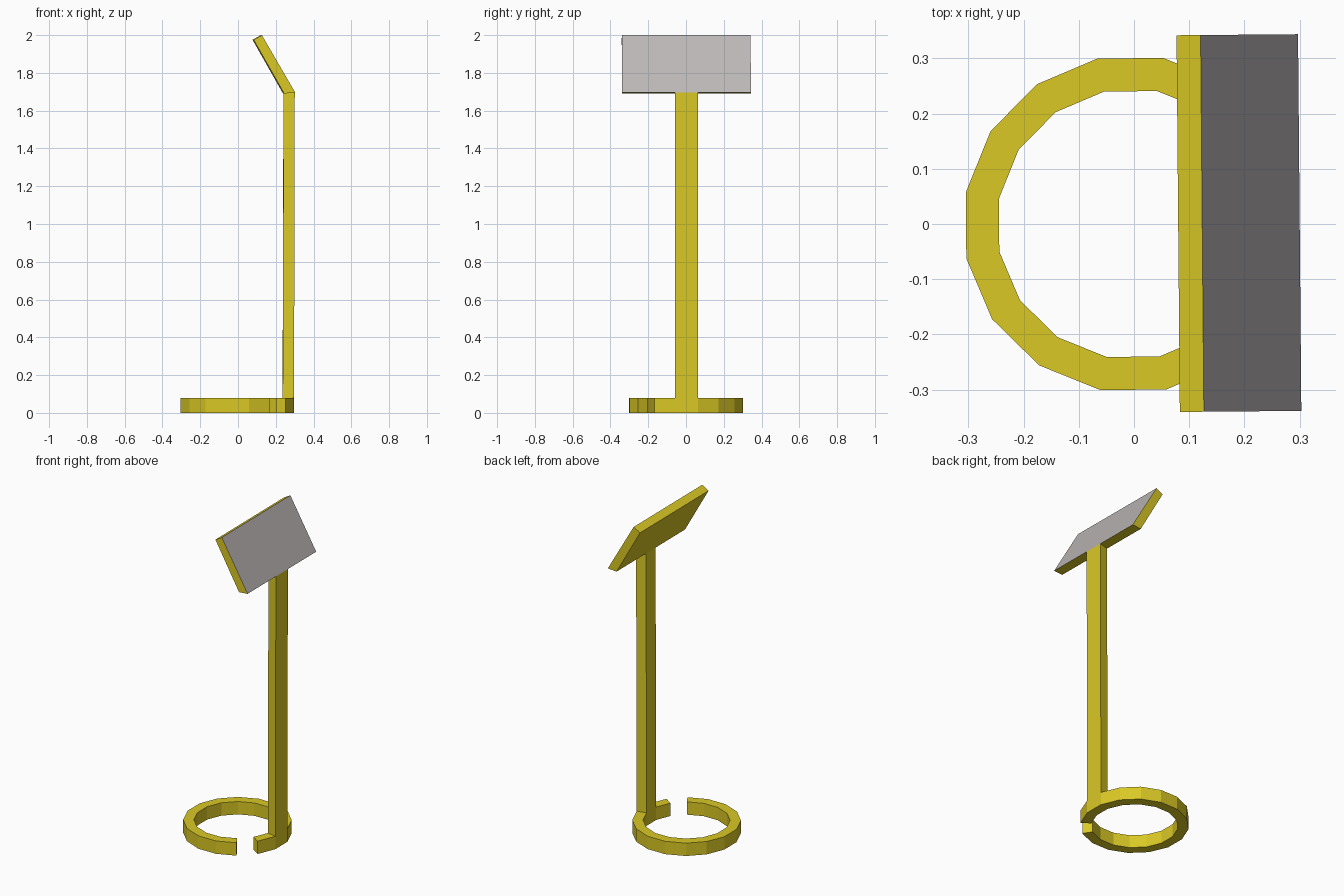
import bpy, bmesh, math
from mathutils import Matrix

if "Cube" in bpy.data.objects:
    bpy.data.objects.remove(bpy.data.objects["Cube"])


def material(name, rgb):
    m = bpy.data.materials.new(name)
    m.diffuse_color = (*rgb, 1.0)
    m.use_nodes = True
    m.node_tree.nodes["Principled BSDF"].inputs["Base Color"].default_value = m.diffuse_color
    return m


YELLOW = material("yellow_paint", (0.70, 0.58, 0.018))
GREY = material("grey_panel_face", (0.50, 0.475, 0.465))

TWIST = Matrix.Rotation(math.radians(0.5), 4, 'Z')  # whole model is turned slightly
SIDES = 16
STEP = math.tau / SIDES
R_OUT, R_IN = 0.306, 0.245
CENTRE_X = -0.004
RING_H = 0.08


def finish(name, bm, mats):
    bmesh.ops.recalc_face_normals(bm, faces=bm.faces)
    bm.transform(TWIST)
    bm.normal_update()
    mesh = bpy.data.meshes.new(name)
    for m in mats:
        mesh.materials.append(m)
    # upward-tilted face on the +x side takes the second colour
    if len(mats) > 1:
        for f in bm.faces:
            if f.normal.x > 0.5 and f.normal.z > 0.2:
                f.material_index = 1
    bm.to_mesh(mesh)
    bm.free()
    obj = bpy.data.objects.new(name, mesh)
    bpy.context.collection.objects.link(obj)
    return obj


def loft(bm, sections):
    """Skin equal-length point loops in order and cap both ends."""
    loops = [[bm.verts.new(p) for p in s] for s in sections]
    for a, b in zip(loops, loops[1:]):
        for i in range(len(a)):
            j = (i + 1) % len(a)
            bm.faces.new((a[i], a[j], b[j], b[i]))
    bm.faces.new(loops[0])
    bm.faces.new(loops[-1])


def polar(r, a, z):
    return (CENTRE_X + r * math.cos(a), r * math.sin(a), z)


# Base ring: 15 of 16 segments, with one left open at the front right
bm = bmesh.new()
start = -1.5 * STEP
loft(bm, [[polar(R_OUT, start + k * STEP, 0), polar(R_OUT, start + k * STEP, RING_H),
           polar(R_IN, start + k * STEP, RING_H), polar(R_IN, start + k * STEP, 0)]
          for k in range(SIDES)])
finish("base_ring", bm, [YELLOW])

# Panel side profile (x, z): back bottom, front bottom, front top, back top
PROFILE = [(0.241, 1.691), (0.300, 1.696), (0.1235, 2.0), (0.080, 1.975)]

# Post: grows from the +x ring segment and leans slightly outward
bm = bmesh.new()
h = STEP / 2
foot = [polar(R_OUT, -h, RING_H), polar(R_OUT, h, RING_H),
        polar(R_IN, h, RING_H), polar(R_IN, -h, RING_H)]
(bx, bz), (fx, fz) = PROFILE[:2]
head = [(fx, foot[0][1], fz), (fx, foot[1][1], fz),
        (bx, foot[2][1], bz), (bx, foot[3][1], bz)]
loft(bm, [foot, head])
finish("post", bm, [YELLOW])

# Tilted panel with a grey outer face
bm = bmesh.new()
loft(bm, [[(x, y, z) for x, z in PROFILE] for y in (-0.341, 0.341)])
finish("tilted_panel", bm, [YELLOW, GREY])
